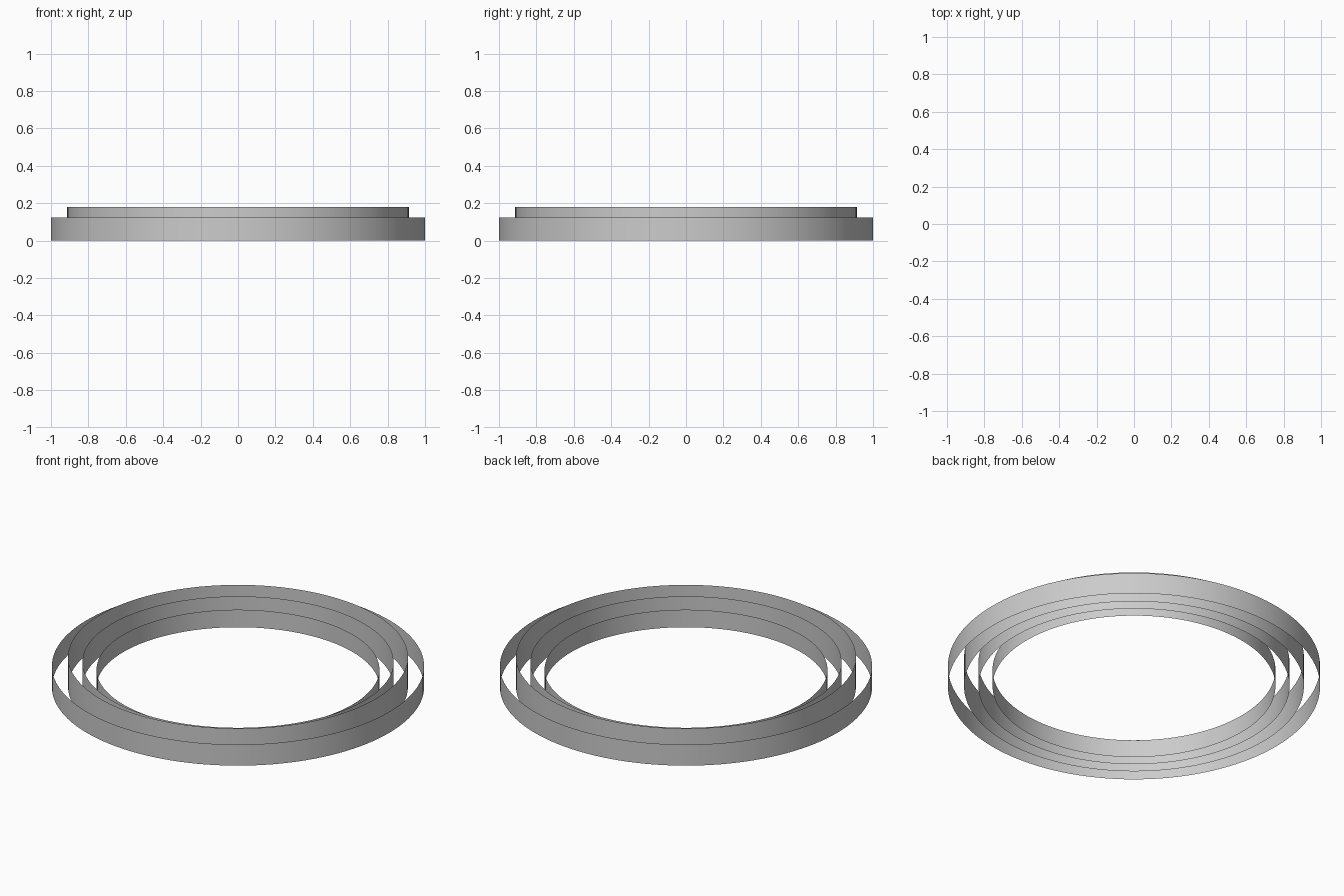
import bpy

if "Cube" in bpy.data.objects:
    bpy.data.objects.remove(bpy.data.objects["Cube"])

# Concentric open bands: name, radius, height (all stand on z = 0)
BANDS = [
    ("outer_band", 1.0, 0.125),
    ("second_band", 0.913, 0.18),
    ("third_band", 0.836, 0.148),
    ("inner_band", 0.76, 0.104),
]


def open_band(name, radius, height):
    bpy.ops.mesh.primitive_cylinder_add(
        vertices=128, radius=radius, depth=height,
        end_fill_type='NOTHING', location=(0, 0, height / 2))
    band = bpy.context.object
    band.name = name
    bpy.ops.object.shade_smooth()


for spec in BANDS:
    open_band(*spec)
